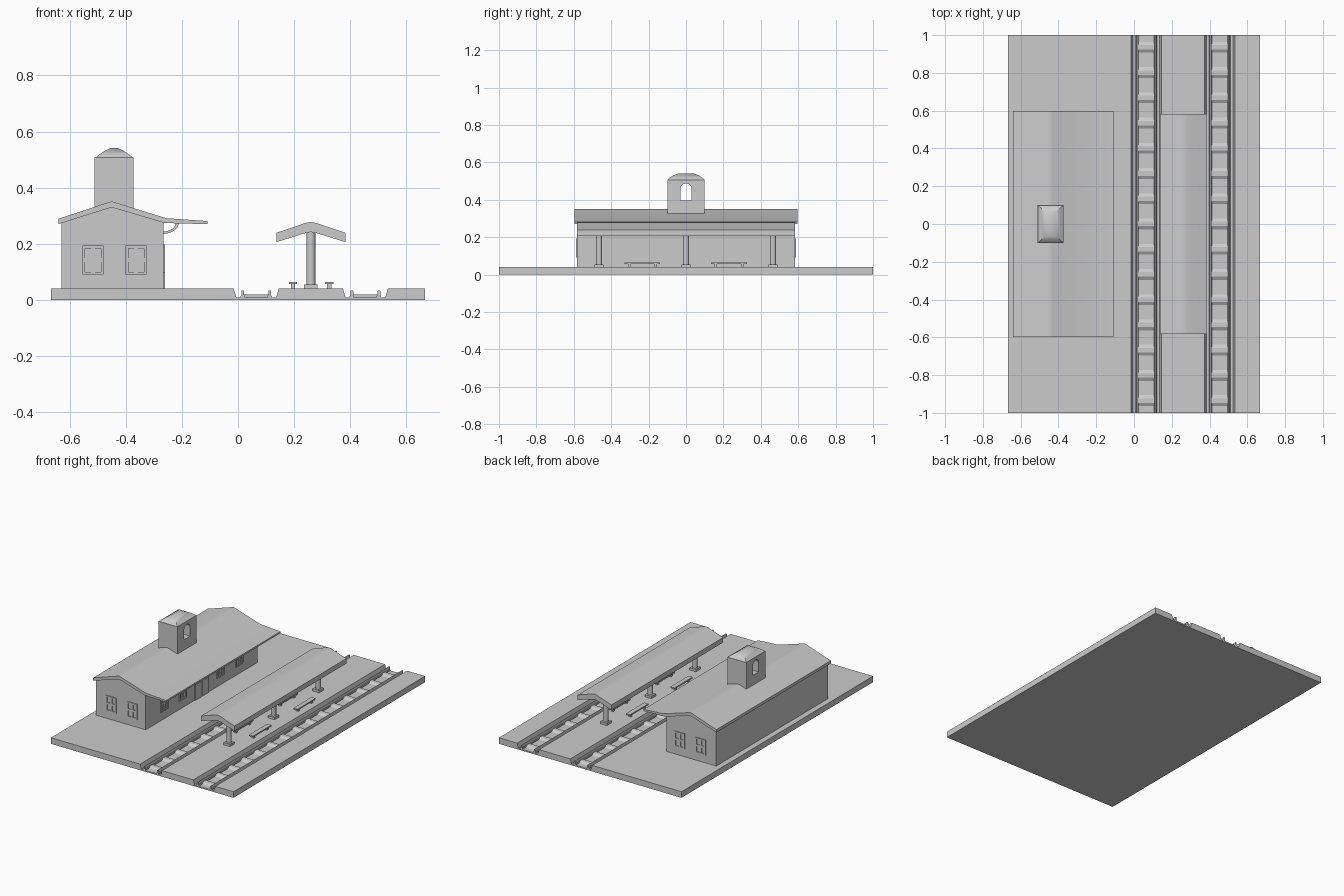
import bpy, bmesh, math
from mathutils import Matrix, Vector

if "Cube" in bpy.data.objects:
    bpy.data.objects.remove(bpy.data.objects["Cube"])


def finish(bm, name, smooth=False):
    bmesh.ops.recalc_face_normals(bm, faces=bm.faces)
    me = bpy.data.meshes.new(name)
    bm.to_mesh(me)
    bm.free()
    ob = bpy.data.objects.new(name, me)
    bpy.context.collection.objects.link(ob)
    if smooth:
        bpy.ops.object.select_all(action='DESELECT')
        ob.select_set(True)
        bpy.context.view_layer.objects.active = ob
        bpy.ops.object.shade_smooth_by_angle(angle=math.radians(35))
    return ob


def add_box(bm, x0, x1, y0, y1, z0, z1):
    m = Matrix.Translation(((x0 + x1) / 2, (y0 + y1) / 2, (z0 + z1) / 2)) \
        @ Matrix.Diagonal((x1 - x0, y1 - y0, z1 - z0, 1))
    bmesh.ops.create_cube(bm, size=1, matrix=m)


def add_prism(bm, pts, y0, y1):
    """Extrude an (x, z) outline along y."""
    f = bm.faces.new([bm.verts.new((x, y0, z)) for x, z in pts])
    g = bmesh.ops.extrude_face_region(bm, geom=[f])['geom']
    bmesh.ops.translate(bm, vec=(0, y1 - y0, 0),
                        verts=[v for v in g if isinstance(v, bmesh.types.BMVert)])


def prism(name, pts, y0, y1, smooth=False):
    bm = bmesh.new()
    add_prism(bm, pts, y0, y1)
    return finish(bm, name, smooth)


# Ground slab with two sunken track beds
TOP, BED = 0.04, 0.009
tracks = (0.065, 0.454)
outline = [(-0.667, 0), (-0.667, TOP)]
for c in tracks:
    outline += [(c - 0.08, TOP), (c - 0.071, BED), (c + 0.071, BED), (c + 0.08, TOP)]
outline += [(0.667, TOP), (0.667, 0)]
prism('ground_slab', outline, -1, 1)

# Rails and chamfered sleepers
for i, c in enumerate(tracks):
    bm = bmesh.new()
    for s in (-1, 1):
        x = c + s * 0.048
        add_prism(bm, [(x - 0.008, BED - 0.002), (x - 0.008, 0.014), (x - 0.005, 0.017),
                       (x - 0.005, 0.031), (x - 0.003, 0.034), (x + 0.003, 0.034),
                       (x + 0.005, 0.031), (x + 0.005, 0.017), (x + 0.008, 0.014),
                       (x + 0.008, BED - 0.002)], -1, 1)
    finish(bm, f'rails_{i + 1}')
    bm = bmesh.new()
    for k in range(15):
        y = -0.935 + k * 0.1336
        ring = [(y - 0.032, BED - 0.002), (y - 0.012, 0.019), (y + 0.012, 0.019), (y + 0.032, BED - 0.002)]
        f = bm.faces.new([bm.verts.new((c - 0.044, a, z)) for a, z in ring])
        g = bmesh.ops.extrude_face_region(bm, geom=[f])['geom']
        bmesh.ops.translate(bm, vec=(0.088, 0, 0),
                            verts=[v for v in g if isinstance(v, bmesh.types.BMVert)])
    finish(bm, f'sleepers_{i + 1}')

# Station building walls and roof
WX0, WX1, WY = -0.629, -0.266, 0.583
prism('station_walls', [(WX0, 0.035), (WX0, 0.277), (-0.45, 0.336), (WX1, 0.28), (WX1, 0.035)], -WY, WY)
prism('station_roof', [(-0.64, 0.27), (-0.64, 0.289), (-0.47, 0.345), (-0.45, 0.351), (-0.43, 0.345),
                       (-0.255, 0.291), (-0.108, 0.281), (-0.108, 0.27), (-0.262, 0.274),
                       (-0.43, 0.324), (-0.45, 0.329), (-0.47, 0.324)], -0.597, 0.597, True)

# Curved brackets under the awning
bm = bmesh.new()
for y in (-0.5, -0.29, -0.1, 0.1, 0.29, 0.5):
    def arc(r, n=7):
        return [(WX1 - 0.002 + r * math.sin(t), 0.277 - r * 0.72 * math.cos(t))
                for t in (math.pi / 2 * j / (n - 1) for j in range(n))]
    add_prism(bm, arc(0.058) + arc(0.047)[::-1], y - 0.006, y + 0.006)
finish(bm, 'awning_brackets', True)


# Windows: frame and cross bars standing slightly proud of the wall
def window(name, origin, along, out):
    o, u, n = Vector(origin), Vector(along), Vector(out)
    bm = bmesh.new()
    hw, hh = 0.037, 0.051

    def bar(u0, u1, z0, z1, d):
        a = o + u * u0 - n * 0.004
        b = o + u * u1 + n * d
        lo = [min(a[k], b[k]) for k in (0, 1)]
        hi = [max(a[k], b[k]) for k in (0, 1)]
        add_box(bm, lo[0], hi[0], lo[1], hi[1], o.z + z0, o.z + z1)

    for s in (-1, 1):
        a, b = sorted((s * hw, s * (hw - 0.009)))
        bar(a, b, -hh, hh, 0.006)
        a, b = sorted((s * hh, s * (hh - 0.009)))
        bar(-hw, hw, a, b, 0.006)
    bar(-0.007, 0.007, -hh, hh, 0.005)
    bar(-hw, hw, -0.007, 0.007, 0.005)
    finish(bm, name)


for s, side in ((-1, 'front'), (1, 'back')):
    for j, x in enumerate((-0.517, -0.363)):
        window(f'{side}_window_{j + 1}', (x, s * WY, 0.142), (1, 0, 0), (0, s, 0))
for j, y in enumerate((-0.391, -0.198, 0.194, 0.39)):
    window(f'platform_window_{j + 1}', (WX1, y, 0.147), (0, 1, 0), (1, 0, 0))

# Double door with small upper panes
for s, side in ((-1, 'left'), (1, 'right')):
    bm = bmesh.new()

    def leaf(a, b, z0, z1):
        y0, y1 = sorted((s * a, s * b))
        add_box(bm, WX1 - 0.004, WX1 + 0.005, y0, y1, z0, z1)
    leaf(0.004, 0.018, TOP, 0.18)
    leaf(0.058, 0.072, TOP, 0.18)
    leaf(0.018, 0.058, TOP, 0.143)
    leaf(0.018, 0.058, 0.17, 0.18)
    finish(bm, f'{side}_door')

# Bell tower with arched opening cut right through
TX = -0.4415
bm = bmesh.new()
add_box(bm, TX - 0.069, TX + 0.069, -0.1, 0.1, 0.29, 0.507)
tower = finish(bm, 'bell_tower')
bm = bmesh.new()
arch = [(-0.03, 0.396), (0.03, 0.396)] + \
       [(0.03 * math.cos(math.pi * k / 12), 0.457 + 0.03 * math.sin(math.pi * k / 12)) for k in range(13)]
f = bm.faces.new([bm.verts.new((TX - 0.2, y, z)) for y, z in arch])
g = bmesh.ops.extrude_face_region(bm, geom=[f])['geom']
bmesh.ops.translate(bm, vec=(0.4, 0, 0), verts=[v for v in g if isinstance(v, bmesh.types.BMVert)])
cutter = finish(bm, 'arch_cutter')
mod = tower.modifiers.new('opening', 'BOOLEAN')
mod.operation, mod.object, mod.solver = 'DIFFERENCE', cutter, 'EXACT'
bpy.context.view_layer.objects.active = tower
bpy.ops.object.modifier_apply(modifier='opening')
bpy.data.objects.remove(cutter)

# Rounded hipped cap on the tower
bm = bmesh.new()
rings = []
for hx, hy, z in ((0.069, 0.1, 0.506), (0.052, 0.086, 0.519), (0.034, 0.067, 0.531), (0.014, 0.04, 0.541)):
    rings.append([bm.verts.new((TX + a * hx, b * hy, z)) for a, b in ((-1, -1), (1, -1), (1, 1), (-1, 1))])
for lo, hi in zip(rings, rings[1:]):
    for k in range(4):
        bm.faces.new((lo[k], lo[(k + 1) % 4], hi[(k + 1) % 4], hi[k]))
bm.faces.new(rings[0][::-1])
bm.faces.new(rings[-1])
finish(bm, 'tower_cap', True)

# Platform canopy on three round posts
PX = 0.26
half = [(0.123, 0.206), (0.123, 0.239), (0.02, 0.274), (0, 0.278), (-0.02, 0.274), (-0.123, 0.239),
        (-0.123, 0.206), (-0.02, 0.238), (0, 0.242), (0.02, 0.238)]
prism('platform_canopy', [(PX + a, z) for a, z in half], -WY, WY, True)
for j, y in enumerate((-0.465, 0, 0.465)):
    bm = bmesh.new()
    bmesh.ops.create_cone(bm, cap_ends=True, segments=20, radius1=0.016, radius2=0.016, depth=0.2,
                          matrix=Matrix.Translation((PX, y, 0.145)))
    finish(bm, f'canopy_post_{j + 1}', True)
    bm = bmesh.new()
    add_box(bm, PX - 0.024, PX + 0.024, y - 0.024, y + 0.024, TOP - 0.003, 0.055)
    finish(bm, f'post_base_{j + 1}')

# Benches
for x in (0.196, 0.325):
    for y in (-0.233, 0.23):
        bm = bmesh.new()
        add_box(bm, x - 0.015, x + 0.015, y - 0.095, y + 0.095, 0.056, 0.064)
        for s in (-1, 1):
            add_box(bm, x - 0.008, x + 0.008, y + s * 0.07 - 0.007, y + s * 0.07 + 0.007, TOP - 0.003, 0.057)
        finish(bm, 'platform_bench')
